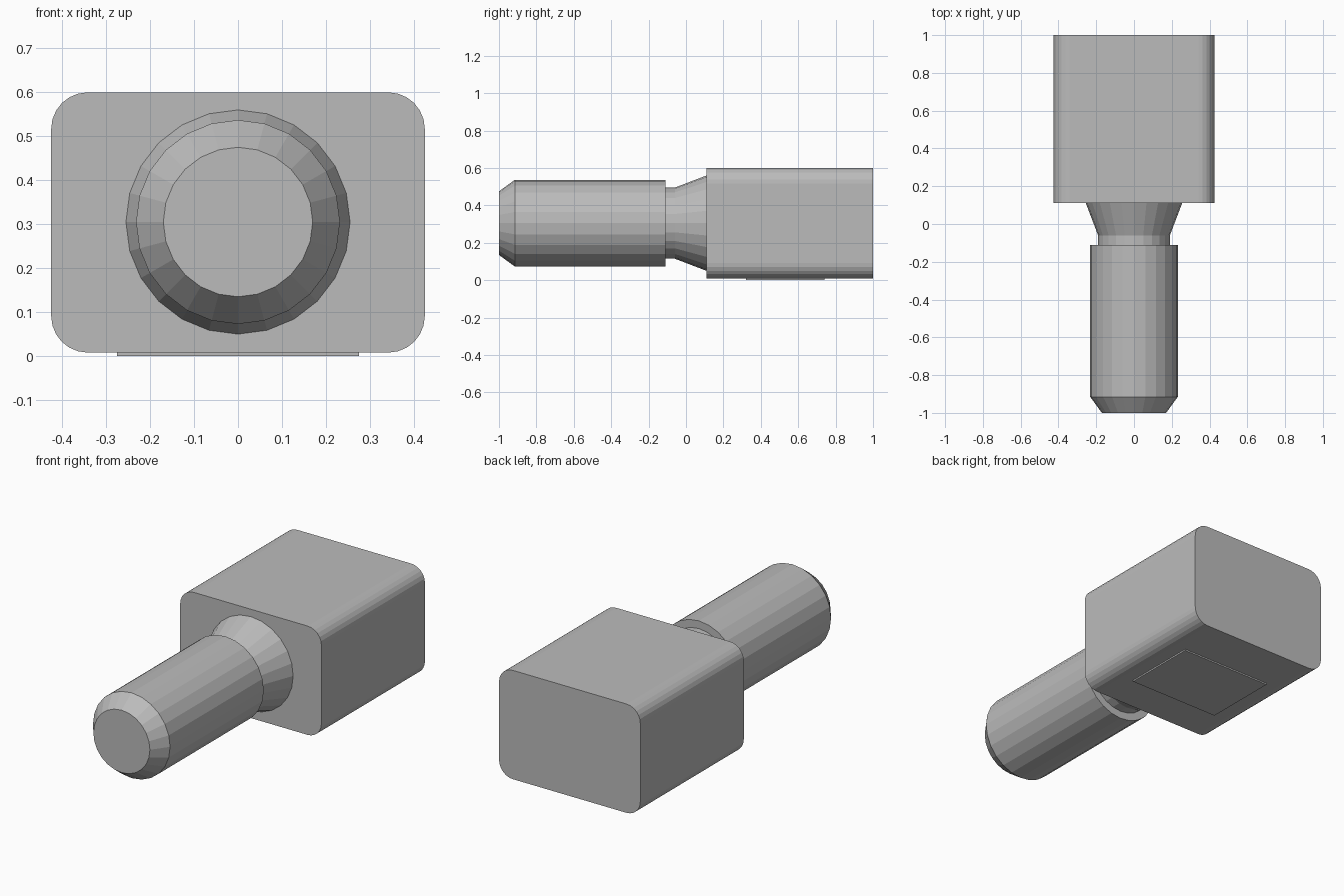
import bpy, bmesh, math

if "Cube" in bpy.data.objects:
    bpy.data.objects.remove(bpy.data.objects["Cube"])

grey = bpy.data.materials.new("mid grey")
grey.diffuse_color = (0.5, 0.5, 0.5, 1)
grey.use_nodes = True
grey.node_tree.nodes["Principled BSDF"].inputs["Base Color"].default_value = grey.diffuse_color
AXIS_Z = 0.305


def finish(bm, name):
    bmesh.ops.recalc_face_normals(bm, faces=bm.faces)
    mesh = bpy.data.meshes.new(name)
    bm.to_mesh(mesh)
    bm.free()
    mesh.materials.append(grey)
    obj = bpy.data.objects.new(name, mesh)
    bpy.context.collection.objects.link(obj)
    return obj


def box(name, x, y0, y1, z0, z1, radius=0.0):
    """Box centred on x = 0; radius rounds the edges that run along y."""
    bm = bmesh.new()
    bmesh.ops.create_cube(bm, size=1)
    for v in bm.verts:
        v.co = (2 * x * v.co.x,
                (y0 + y1) / 2 + (y1 - y0) * v.co.y,
                (z0 + z1) / 2 + (z1 - z0) * v.co.z)
    if radius:
        long_edges = [e for e in bm.edges
                      if abs(e.verts[0].co.y - e.verts[1].co.y) > 0.1]
        bmesh.ops.bevel(bm, geom=long_edges, offset=radius, segments=6,
                        profile=0.5, affect='EDGES')
    return finish(bm, name)


def turned(name, profile, sides=24):
    """Capped solid of revolution about y from (y, radius) pairs."""
    bm = bmesh.new()
    rings = []
    for y, r in profile:
        angles = [2 * math.pi * i / sides for i in range(sides)]
        rings.append([bm.verts.new((r * math.cos(a), y, AXIS_Z + r * math.sin(a)))
                      for a in angles])
    for a, b in zip(rings, rings[1:]):
        for i in range(sides):
            j = (i + 1) % sides
            bm.faces.new((a[i], a[j], b[j], b[i]))
    bm.faces.new(rings[0])
    bm.faces.new(rings[-1])
    return finish(bm, name)


# Rounded block and the thin plate under it
box("block", 0.425, 0.11, 1.0, 0.008, 0.6, 0.083)
box("bottom_plate", 0.275, 0.32, 0.74, 0.0, 0.01)

# Chamfered shaft, groove and flared collar
turned("shaft_and_collar", [(-1.0, 0.17), (-0.915, 0.232), (-0.11, 0.232),
                            (-0.11, 0.19), (-0.06, 0.19), (0.11, 0.255)])
